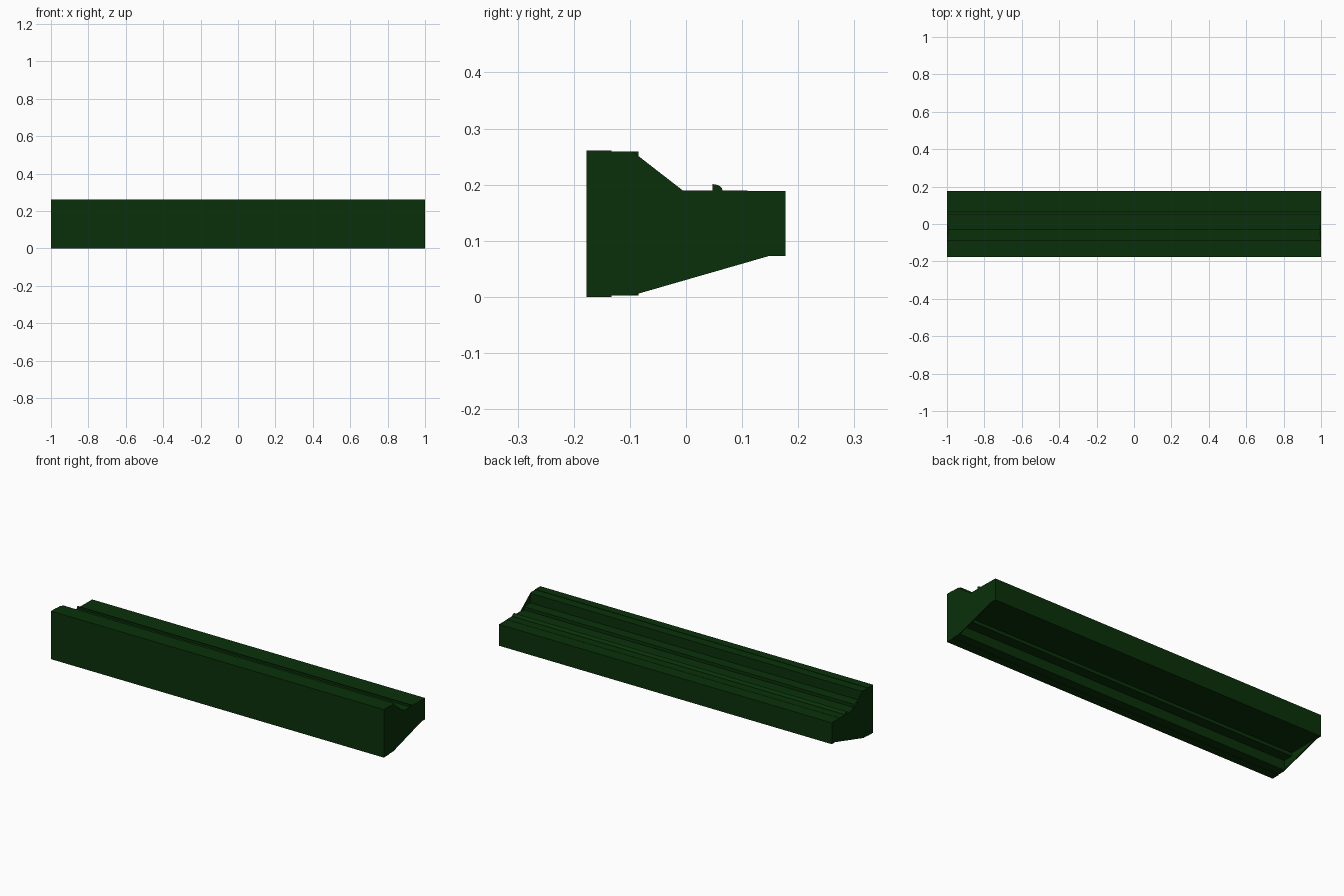
import bpy, bmesh, math

if "Cube" in bpy.data.objects:
    bpy.data.objects.remove(bpy.data.objects["Cube"])

green = bpy.data.materials.new("dark_green")
green.diffuse_color = (0.003, 0.03, 0.003, 1)
green.use_nodes = True
green.node_tree.nodes["Principled BSDF"].inputs["Base Color"].default_value = green.diffuse_color


def extrude_profile(name, profile, x0, x1):
    """Extrude a closed (y, z) outline along x."""
    bm = bmesh.new()
    face = bm.faces.new([bm.verts.new((x0, y, z)) for y, z in profile])
    new = bmesh.ops.extrude_face_region(bm, geom=[face])["geom"]
    bmesh.ops.translate(bm, vec=(x1 - x0, 0, 0),
                        verts=[v for v in new if isinstance(v, bmesh.types.BMVert)])
    bmesh.ops.recalc_face_normals(bm, faces=bm.faces)
    mesh = bpy.data.meshes.new(name)
    bm.to_mesh(mesh)
    bm.free()
    mesh.materials.append(green)
    obj = bpy.data.objects.new(name, mesh)
    bpy.context.collection.objects.link(obj)
    return obj


# Top outline from back to front, with the small rounded bead
bead = [(0.047 + 0.018 * math.sin(a), 0.19 + 0.011 * math.cos(a))
        for a in [math.radians(d) for d in (90, 72, 54, 36, 18, 0)]]
deck = [(0.177, 0.189), (0.11, 0.189), (0.11, 0.19)] + bead + [(0.047, 0.19)]
slope = [(-0.006, 0.19), (-0.095, 0.259)]
steps = [(-0.03, 0.19), (-0.03, 0.207), (-0.085, 0.207), (-0.085, 0.259)]
crest = [(-0.133, 0.259), (-0.133, 0.261), (-0.177, 0.261)]

# Underside outlines from front to back
foot = [(-0.177, 0), (-0.133, 0), (-0.133, 0.003), (-0.095, 0.003)]
lip = [(0.148, 0.073), (0.177, 0.073)]
recess = [(-0.085, 0.003), (-0.085, 0.055), (-0.03, 0.055), (-0.03, 0.073)]

# Main beam, stepped above and below behind the front wall
extrude_profile("beam", deck + steps + crest + foot + recess + lip, -0.994, 0.994)

# End plates with sloping edges above and below
for side, x in (("left", -1.0), ("right", 0.994)):
    extrude_profile(side + "_end_plate", deck + slope + crest + foot + lip, x, x + 0.006)
